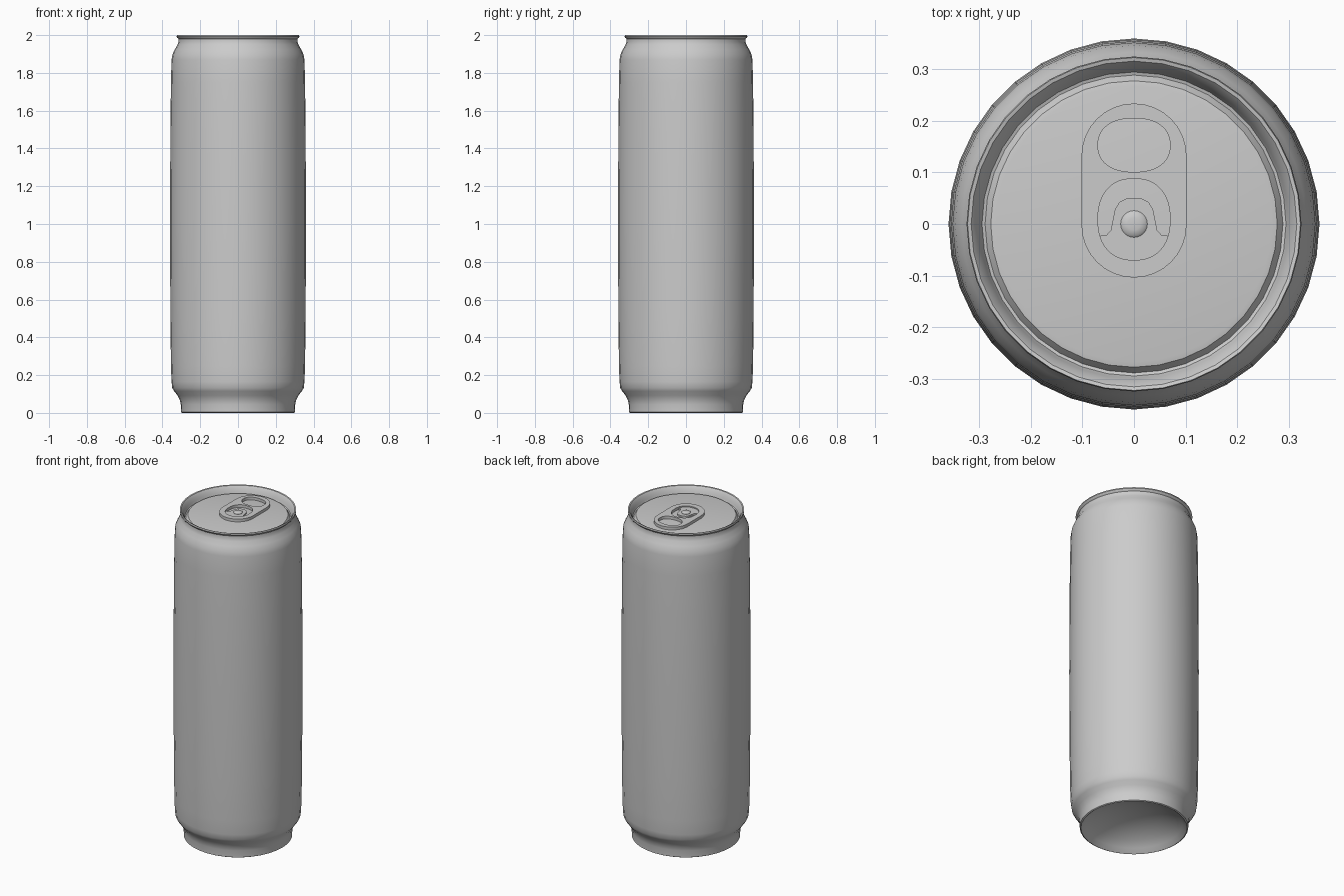
import bpy, bmesh
from math import sin, cos, pi, copysign

if "Cube" in bpy.data.objects:
    bpy.data.objects.remove(bpy.data.objects["Cube"])


def finish(bm, name, angle=0.6):
    bmesh.ops.recalc_face_normals(bm, faces=bm.faces)
    mesh = bpy.data.meshes.new(name)
    bm.to_mesh(mesh)
    bm.free()
    ob = bpy.data.objects.new(name, mesh)
    bpy.context.collection.objects.link(ob)
    bpy.ops.object.select_all(action='DESELECT')
    ob.select_set(True)
    bpy.context.view_layer.objects.active = ob
    bpy.ops.object.shade_smooth_by_angle(angle=angle)
    return ob


def lathe(name, profile, segs, angle=0.6):
    """Revolve (radius, z) points around the z axis."""
    bm = bmesh.new()
    vs = [bm.verts.new((r, 0, z)) for r, z in profile]
    es = [bm.edges.new(p) for p in zip(vs, vs[1:])]
    bmesh.ops.spin(bm, geom=vs + es, cent=(0, 0, 0), axis=(0, 0, 1),
                   angle=2 * pi, steps=segs)
    bmesh.ops.remove_doubles(bm, verts=bm.verts, dist=1e-5)
    return finish(bm, name, angle)


def plate(name, loops, z0, z1):
    """Flat plate from an outer outline plus optional hole outlines."""
    bm = bmesh.new()
    edges = []
    for loop in loops:
        vs = [bm.verts.new((x, y, z0)) for x, y in loop]
        edges += [bm.edges.new((vs[i - 1], vs[i])) for i in range(len(vs))]
    bmesh.ops.triangle_fill(bm, use_beauty=True, edges=edges, normal=(0, 0, 1))
    top = bmesh.ops.extrude_face_region(bm, geom=bm.faces[:], use_keep_orig=True)
    moved = [g for g in top["geom"] if isinstance(g, bmesh.types.BMVert)]
    bmesh.ops.translate(bm, verts=moved, vec=(0, 0, z1 - z0))
    return finish(bm, name)


def oval(cy, hx, hy, n=48, power=2.3):
    def s(v):
        return copysign(abs(v) ** (2 / power), v)
    return [(hx * s(cos(2 * pi * i / n)), cy + hy * s(sin(2 * pi * i / n)))
            for i in range(n)]


def stadium(r, y0, y1, n=16):
    top = [(r * cos(pi * i / n), y1 + r * sin(pi * i / n)) for i in range(n + 1)]
    low = [(-r * cos(pi * i / n), y0 - r * sin(pi * i / n)) for i in range(n + 1)]
    return top + low


# Can body: domed base, foot, wall, neck, rolled rim and countersunk lid
lathe("can_body", [
    (0, 0.11), (0.08, 0.105), (0.16, 0.086), (0.23, 0.054), (0.27, 0.025),
    (0.289, 0.004), (0.295, 0.0), (0.302, 0.004), (0.303, 0.045),
    (0.308, 0.068), (0.32, 0.092), (0.338, 0.115), (0.348, 0.132),
    (0.352, 0.165), (0.355, 0.25), (0.358, 0.5), (0.36, 1.0), (0.358, 1.5),
    (0.355, 1.75), (0.352, 1.87), (0.347, 1.898), (0.334, 1.925),
    (0.32, 1.95), (0.315, 1.965), (0.315, 1.98), (0.322, 1.986),
    (0.325, 1.992), (0.323, 2.0), (0.316, 1.998), (0.306, 1.985),
    (0.300, 1.965), (0.295, 1.953), (0.289, 1.951), (0.284, 1.958),
    (0.278, 1.966), (0.268, 1.968), (0, 1.968)], 36)

# Pull tab frame with finger hole and lower opening
lower = oval(0.009, 0.07, 0.079)
plate("tab_frame", [stadium(0.102, -0.002, 0.132),
                    oval(0.153, 0.07, 0.052), lower], 1.969, 1.986)

# Tab tongue: lower part of the opening with an arch around the rivet
half = [(0.064, -0.021), (0.053, -0.021), (0.045, -0.012), (0.041, 0.008),
        (0.037, 0.028), (0.028, 0.043), (0.014, 0.050)]
tongue = [p for p in lower[24:] if p[1] < -0.022]
tongue += half + [(-x, y) for x, y in reversed(half)]
plate("tab_tongue", [tongue], 1.969, 1.979)

# Rivet holding the tab
lathe("rivet", [(0.026, 1.968), (0.026, 1.981), (0.022, 1.985),
                (0.012, 1.987), (0, 1.9875)], 24)
